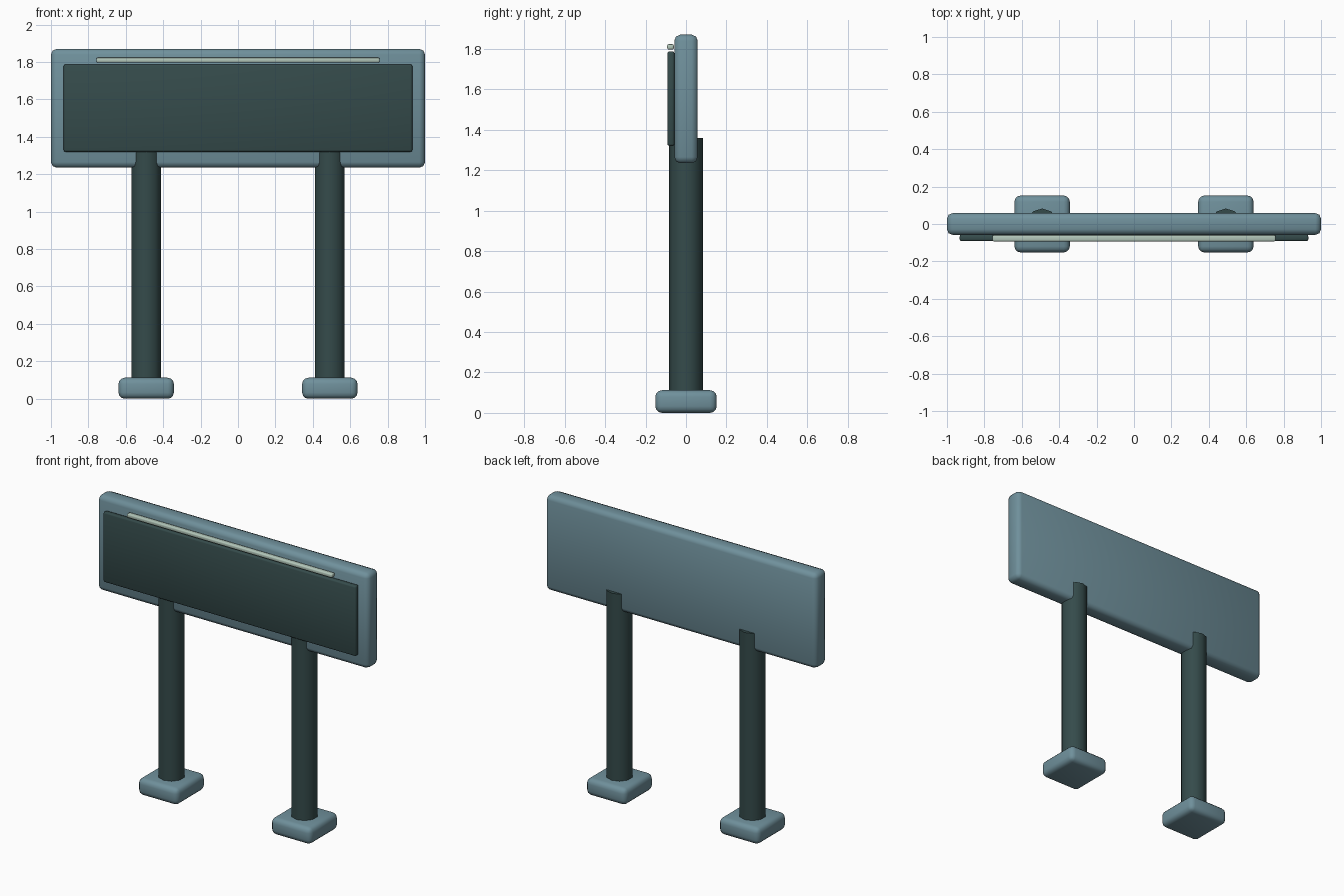
import bpy
import math

cube = bpy.data.objects.get("Cube")
if cube:
    bpy.data.objects.remove(cube, do_unlink=True)


def make_material(name, rgb):
    mat = bpy.data.materials.new(name)
    mat.use_nodes = True
    mat.diffuse_color = (*rgb, 1)
    mat.node_tree.nodes["Principled BSDF"].inputs["Base Color"].default_value = (*rgb, 1)
    return mat


blue_grey = make_material("blue grey", (0.16, 0.28, 0.33))
dark_teal = make_material("dark teal", (0.035, 0.07, 0.07))
pale_green = make_material("pale green", (0.45, 0.57, 0.49))


def finish(name, mat):
    obj = bpy.context.object
    obj.name = name
    obj.data.materials.append(mat)
    bpy.ops.object.shade_smooth_by_angle(angle=math.radians(50))
    return obj


def rounded_box(name, low, high, radius, segments, mat):
    """Bevelled box spanning two opposite corners."""
    centre = [(a + b) / 2 for a, b in zip(low, high)]
    bpy.ops.mesh.primitive_cube_add(size=1, location=centre)
    obj = bpy.context.object
    obj.scale = [b - a for a, b in zip(low, high)]
    bpy.ops.object.transform_apply(location=False, rotation=False, scale=True)
    bevel = obj.modifiers.new("rounded edges", "BEVEL")
    bevel.width = radius
    bevel.segments = segments
    bpy.ops.object.modifier_apply(modifier=bevel.name)
    return finish(name, mat)


# Sign board, its dark face and the light strip above it
rounded_box("sign_board", (-1, -0.058, 1.235), (1, 0.058, 1.87), 0.03, 2, blue_grey)
rounded_box("sign_face", (-0.932, -0.092, 1.32), (0.932, -0.057, 1.788), 0.01, 2, dark_teal)
rounded_box("light_strip", (-0.757, -0.093, 1.797), (0.757, -0.06, 1.823), 0.007, 2, pale_green)

# Posts and feet, one on each side
for side, sign in (("left", 1), ("right", -1)):
    x = 0.491 * sign
    rounded_box(side + "_foot", (x - 0.148, -0.152, 0), (x + 0.148, 0.152, 0.112),
                0.033, 3, blue_grey)
    bottom, top = 0.06, 1.36
    bpy.ops.mesh.primitive_cylinder_add(vertices=10, radius=0.083, depth=top - bottom,
                                        location=(x, 0, (bottom + top) / 2))
    finish(side + "_post", dark_teal)
